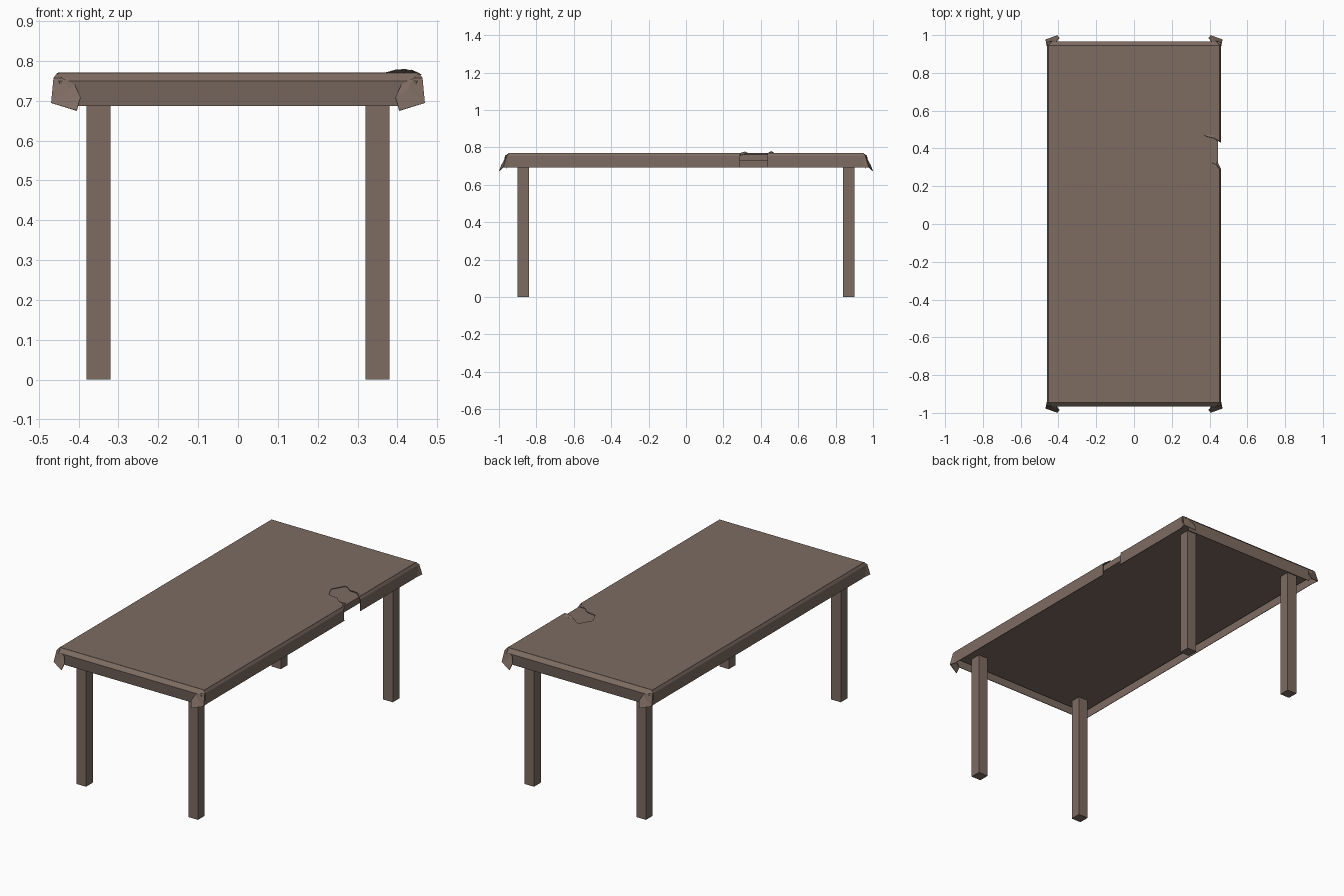
import bpy

mat = bpy.data.materials.new("worn_brown")
mat.diffuse_color = (0.205, 0.148, 0.121, 1)


def add_mesh(name, verts, faces, thickness=0, mirror=None):
    me = bpy.data.meshes.new(name)
    me.from_pydata(verts, [], faces)
    me.materials.append(mat)
    ob = bpy.data.objects.new(name, me)
    bpy.context.collection.objects.link(ob)
    if thickness:
        m = ob.modifiers.new("thickness", 'SOLIDIFY')
        m.thickness = thickness
        m.offset = 0
    if mirror:
        m = ob.modifiers.new("mirror", 'MIRROR')
        m.use_axis = mirror
        m.use_mirror_merge = False
    return ob


def box(name, lo, hi, mirror=None):
    v = [(x, y, z) for x in (lo[0], hi[0]) for y in (lo[1], hi[1]) for z in (lo[2], hi[2])]
    f = [(0, 1, 3, 2), (4, 6, 7, 5), (0, 4, 5, 1), (2, 3, 7, 6), (0, 2, 6, 4), (1, 5, 7, 3)]
    return add_mesh(name, v, f, mirror=mirror)


T = 0.003
BOTH = (True, True, False)

# Legs and hidden table board
box("legs", (0.32, 0.84, 0), (0.38, 0.90, 0.73), BOTH)
box("table_board", (-0.445, -0.95, 0.727), (0.445, 0.95, 0.763))

# Covering sheet on top, with a torn bite on the right edge
tear = [(0.452, 0.29), (0.44, 0.33), (0.40, 0.33), (0.37, 0.36), (0.31, 0.37), (0.28, 0.43),
        (0.32, 0.50), (0.34, 0.495), (0.37, 0.47), (0.43, 0.47), (0.452, 0.44)]
outline = [(-0.452, -0.945), (0.452, -0.945)] + tear + [(0.452, 0.945), (-0.452, 0.945)]
add_mesh("sheet_top", [(x, y, 0.769) for x, y in outline], [tuple(range(len(outline)))], T)


# Side skirts: small bevel then a vertical drop
def side_skirt(name, s, y0, y1):
    prof = [(0.452, 0.769), (0.459, 0.755), (0.46, 0.692)]
    v = [(s * x, y, z) for y in (y0, y1) for x, z in prof]
    add_mesh(name, v, [(0, 1, 4, 3), (1, 2, 5, 4)], T)


side_skirt("left_skirt", -1, -0.95, 0.95)
side_skirt("right_skirt_front", 1, -0.95, 0.29)
side_skirt("right_skirt_back", 1, 0.435, 0.95)

# End skirts: sloped bevel, then tucked slightly inward
add_mesh("end_skirts",
         [(-0.452, 0.945, 0.769), (0.452, 0.945, 0.769),
          (0.45, 0.966, 0.749), (-0.45, 0.966, 0.749),
          (-0.42, 0.957, 0.687), (0.42, 0.957, 0.687)],
         [(0, 1, 2, 3), (3, 2, 5, 4)], T, (False, True, False))

# Folded corner flaps
add_mesh("corner_flaps",
         [(0.452, 0.945, 0.769), (0.462, 0.957, 0.757), (0.468, 0.976, 0.694),
          (0.405, 0.998, 0.675), (0.395, 0.985, 0.708), (0.425, 0.972, 0.728),
          (0.44, 0.966, 0.756), (0.46, 0.94, 0.692), (0.41, 0.966, 0.74)],
         [(0, 1, 6), (1, 2, 5, 6), (2, 3, 4, 5), (0, 7, 2, 1), (6, 5, 8), (5, 4, 8)], T, BOTH)

# Curled lips of the tear
add_mesh("tear_curls",
         [(0.37, 0.47, 0.770), (0.43, 0.47, 0.770), (0.42, 0.455, 0.779), (0.395, 0.46, 0.777),
          (0.452, 0.44, 0.770), (0.46, 0.43, 0.765),
          (0.452, 0.29, 0.770), (0.44, 0.33, 0.770), (0.40, 0.33, 0.770), (0.435, 0.315, 0.777),
          (0.46, 0.29, 0.757)],
         [(0, 1, 2, 3), (1, 4, 2), (4, 5, 2), (6, 7, 9), (7, 8, 9), (6, 10, 7)], 0.002)
